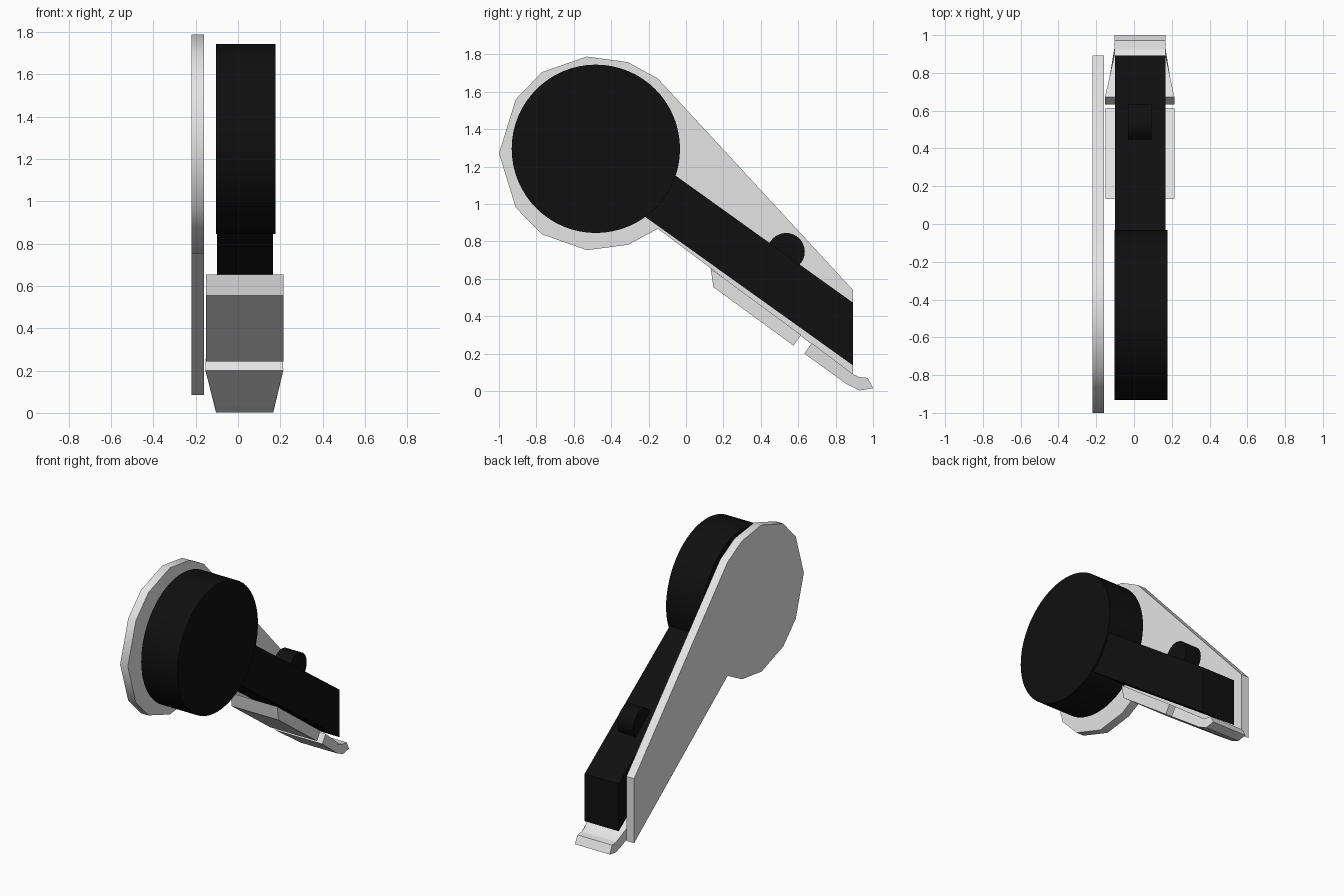
import bpy, bmesh, math

if "Cube" in bpy.data.objects:
    bpy.data.objects.remove(bpy.data.objects["Cube"])


def material(name, v):
    m = bpy.data.materials.new(name)
    m.diffuse_color = (v, v, v, 1)
    m.use_nodes = True
    m.node_tree.nodes["Principled BSDF"].inputs["Base Color"].default_value = m.diffuse_color
    return m


GREY = material("light grey", 0.78)
BLACK = material("black", 0.005)


def extrude(name, profile, x_range, mat, smooth=None):
    """Extrude a (y, z) profile along x; x_range(y) gives the left and right x."""
    bm = bmesh.new()
    left = [bm.verts.new((x_range(y)[0], y, z)) for y, z in profile]
    right = [bm.verts.new((x_range(y)[1], y, z)) for y, z in profile]
    bm.faces.new(left)
    bm.faces.new(right[::-1])
    n = len(profile)
    for i in range(n):
        j = (i + 1) % n
        bm.faces.new((left[i], right[i], right[j], left[j]))
    bmesh.ops.recalc_face_normals(bm, faces=bm.faces)
    me = bpy.data.meshes.new(name)
    bm.to_mesh(me)
    bm.free()
    ob = bpy.data.objects.new(name, me)
    bpy.context.collection.objects.link(ob)
    me.materials.append(mat)
    if smooth:
        bpy.ops.object.select_all(action='DESELECT')
        ob.select_set(True)
        bpy.context.view_layer.objects.active = ob
        bpy.ops.object.shade_smooth_by_angle(angle=math.radians(smooth))
    return ob


def circle(cy, cz, r, n):
    return [(cy + r * math.cos(2 * math.pi * i / n),
             cz + r * math.sin(2 * math.pi * i / n)) for i in range(n)]


# Side plate: rounded head tapering to a cut-off tail
plate = [(-1, 1.27), (-0.91, 1.56), (-0.77, 1.705), (-0.53, 1.788), (-0.31, 1.758),
         (-0.15, 1.67), (0.893, 0.54), (0.893, 0.085), (-0.15, 0.868), (-0.31, 0.782),
         (-0.53, 0.753), (-0.77, 0.838), (-0.91, 0.98)]
extrude("side_plate", plate, lambda y: (-0.22, -0.16), GREY, 40)

# Black drum, sloping arm and small button on the arm
extrude("drum", circle(-0.482, 1.295, 0.45, 64), lambda y: (-0.103, 0.178), BLACK, 30)
arm = [(-0.30, 0.99), (-0.14, 1.212), (0.893, 0.472), (0.893, 0.137)]
extrude("arm", arm, lambda y: (-0.1, 0.166), BLACK)
extrude("button", circle(0.535, 0.745, 0.1, 32), lambda y: (-0.033, 0.092), BLACK, 30)

# Pad beneath the arm
pad = [(0.132, 0.655), (0.147, 0.555), (0.575, 0.243), (0.615, 0.30)]
extrude("under_pad", pad, lambda y: (-0.152, 0.214), GREY)


# Toe piece that narrows toward a small upturned lip
def toe_width(y):
    t = min(max((y - 0.67) / 0.22, 0), 1)
    return (-0.154 + 0.05 * t, 0.214 - 0.047 * t)


toe = [(0.672, 0.257), (0.633, 0.20), (0.862, 0.035), (0.93, 0.003), (1.0, 0.015),
       (0.972, 0.07), (0.925, 0.075), (0.893, 0.09)]
extrude("toe_piece", toe, toe_width, GREY)
